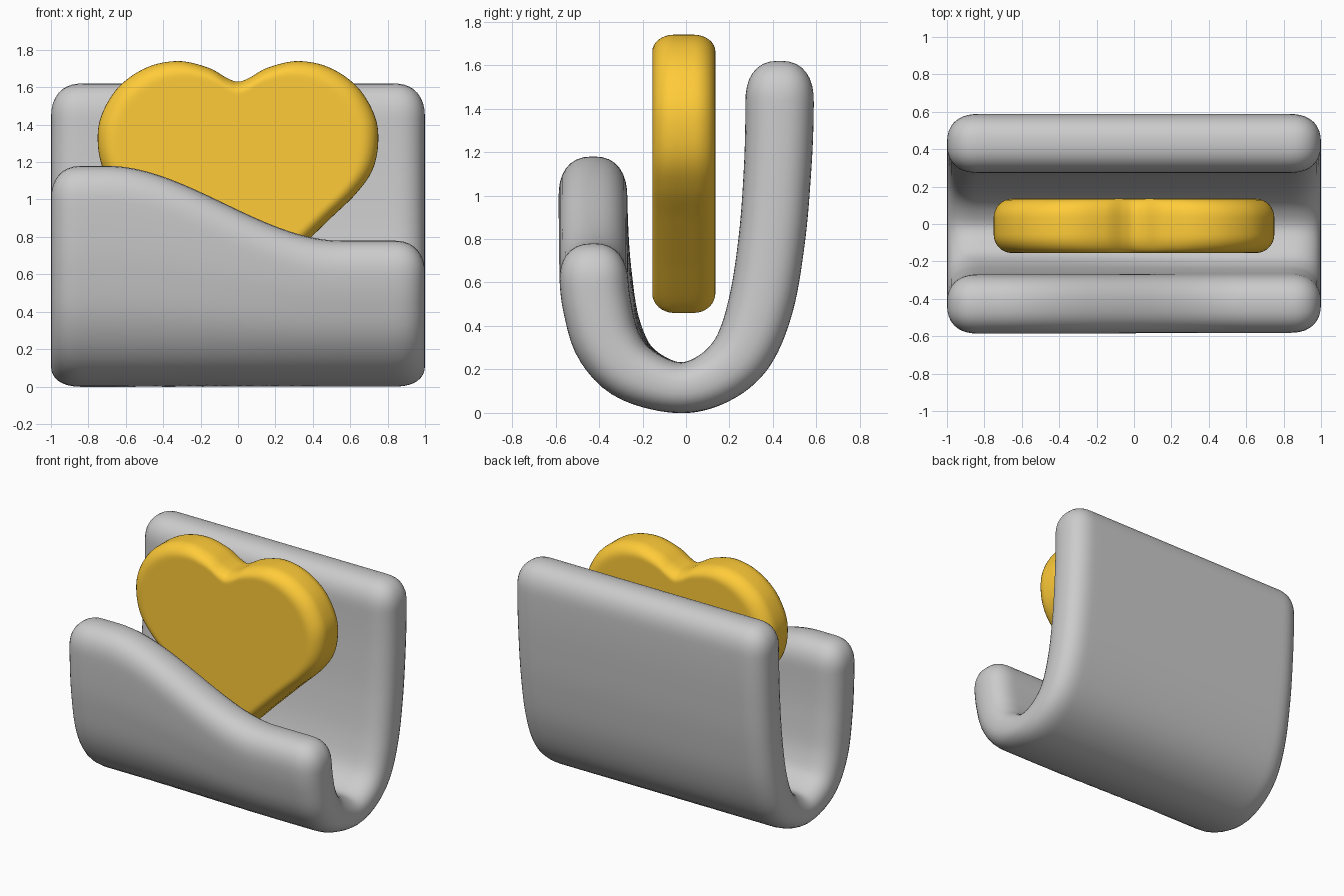
import bpy, bmesh, math
from mathutils import Vector

if "Cube" in bpy.data.objects:
    bpy.data.objects.remove(bpy.data.objects["Cube"])


def spline(pts, n, closed=False):
    """Catmull-Rom curve through points, n samples per span."""
    pts = [Vector(p) for p in pts]
    c, out = len(pts), []
    get = (lambda i: pts[i % c]) if closed else (lambda i: pts[max(0, min(c - 1, i))])
    for i in range(c if closed else c - 1):
        a, b, d, e = (get(i + k) for k in (-1, 0, 1, 2))
        for j in range(n):
            t = j / n
            out.append(0.5 * (2 * b + (d - a) * t + (2 * a - 5 * b + 4 * d - e) * t * t
                              + (3 * b - a - 3 * d + e) * t ** 3))
    if not closed:
        out.append(pts[-1])
    return out


def rounding(d, r, p=2.4):
    """Height (0..1) of a rounded edge at distance d from its rim."""
    u = max(0.0, min(1.0, 1 - d / r))
    return (1 - u ** p) ** (1 / p)


def loft(name, rings, caps=False):
    """Skin equal-length closed rings into a smooth object."""
    bm = bmesh.new()
    rows = [[bm.verts.new(p) for p in ring] for ring in rings]
    n = len(rows[0])
    for a, b in zip(rows, rows[1:]):
        for i in range(n):
            j = (i + 1) % n
            bm.faces.new((a[i], a[j], b[j], b[i]))
    if caps:
        bm.faces.new(rows[0])
        bm.faces.new(rows[-1])
    bmesh.ops.remove_doubles(bm, verts=bm.verts, dist=1e-5)
    bmesh.ops.recalc_face_normals(bm, faces=bm.faces)
    for f in bm.faces:
        f.smooth = True
    me = bpy.data.meshes.new(name)
    bm.to_mesh(me)
    bm.free()
    ob = bpy.data.objects.new(name, me)
    bpy.context.collection.objects.link(ob)
    return ob


# U-shaped holder: middle line as (y, z, half thickness), front tip to back tip
LOW, HIGH, TIP, SIDE = 0.78, 1.18, 0.19, 0.17
U = [(-0.43, 0.78, 0.158), (-0.425, 0.62, 0.158), (-0.407, 0.48, 0.157),
     (-0.36, 0.32, 0.152), (-0.25, 0.19, 0.137), (-0.05, 0.117, 0.117),
     (0.12, 0.155, 0.125), (0.26, 0.28, 0.14), (0.345, 0.5, 0.15),
     (0.395, 0.8, 0.153), (0.42, 1.1, 0.155), (0.43, 1.35, 0.157), (0.43, 1.62, 0.157)]


def section(x):
    # front lip drops in a wave from left to right
    u = max(0, min(1, (x + 0.7) / 1.25))
    rise = (HIGH - LOW) * (1 - u * u * (3 - 2 * u))
    pts = [(y, z + rise * max(0, (z - 0.117) / 0.663) ** 1.5 if y < -0.05 else z, h)
           for y, z, h in U]
    line = spline(pts, 12)
    cum = [0.0]
    for a, b in zip(line, line[1:]):
        cum.append(cum[-1] + (b - a).xy.length)
    total = cum[-1]

    def at(s):
        i = next((k for k in range(1, len(cum)) if cum[k] >= s), len(cum) - 1)
        t = (s - cum[i - 1]) / (cum[i] - cum[i - 1])
        return line[i - 1].lerp(line[i], t)

    # section shrinks towards the rounded side edges
    k = rounding(1 - abs(x), SIDE)
    start, end = TIP * (1 - k), total - TIP * (1 - k)
    r = max(TIP * k, 1e-6)
    tip = [r * (1 - math.cos(math.pi / 2 * i / 8)) for i in range(8)]
    body = [start + r + (end - start - 2 * r) * i / 60 for i in range(61)]
    stations = [start + d for d in tip] + body + [end - d for d in reversed(tip)]
    outer, inner = [], []
    for s in stations:
        p = at(s)
        t = (at(min(total, s + 0.02)) - at(max(0, s - 0.02))).xy.normalized()
        w = p.z * k * rounding(min(s - start, end - s), r)
        outer.append(Vector((x, p.x + t.y * w, p.y - t.x * w)))
        inner.append(Vector((x, p.x - t.y * w, p.y + t.x * w)))
    return outer + inner[::-1]


edge = [-1 + SIDE * (1 - math.cos(math.pi / 2 * i / 9)) for i in range(9)]
flat = [-1 + SIDE + (2 - 2 * SIDE) * i / 36 for i in range(37)]
loft("holder", [section(x) for x in edge + flat + [-x for x in reversed(edge)]])

# Heart: half outline mirrored, with rounded rims front and back
half = [(0.06, 1.65), (0.16, 1.705), (0.32, 1.74), (0.49, 1.705), (0.64, 1.60),
        (0.73, 1.45), (0.75, 1.31), (0.72, 1.16), (0.63, 1.03), (0.48, 0.885),
        (0.28, 0.69), (0.08, 0.495)]
outline = spline([(0, 1.63)] + half + [(0, 0.46)] + [(-x, z) for x, z in half[::-1]], 8, True)
HALF_T, RIM, CY = 0.145, 0.10, -0.01


def heart_ring(depth, inset):
    f = 1 - inset * 1.3
    return [Vector((p.x * f, CY + depth, 1.15 + (p.y - 1.15) * f)) for p in outline]


arc = [(HALF_T, RIM + 0.02)] + [
    (HALF_T - RIM * (1 - math.cos(a)), RIM * (1 - math.sin(a)))
    for a in (math.pi / 2 * i / 8 for i in range(9))]
heart = loft("heart", [heart_ring(-d, i) for d, i in arc] +
             [heart_ring(d, i) for d, i in reversed(arc)], caps=True)
mat = bpy.data.materials.new("orange")
mat.diffuse_color = (1.0, 0.6, 0.04, 1)
mat.use_nodes = True
mat.node_tree.nodes["Principled BSDF"].inputs["Base Color"].default_value = mat.diffuse_color
heart.data.materials.append(mat)
